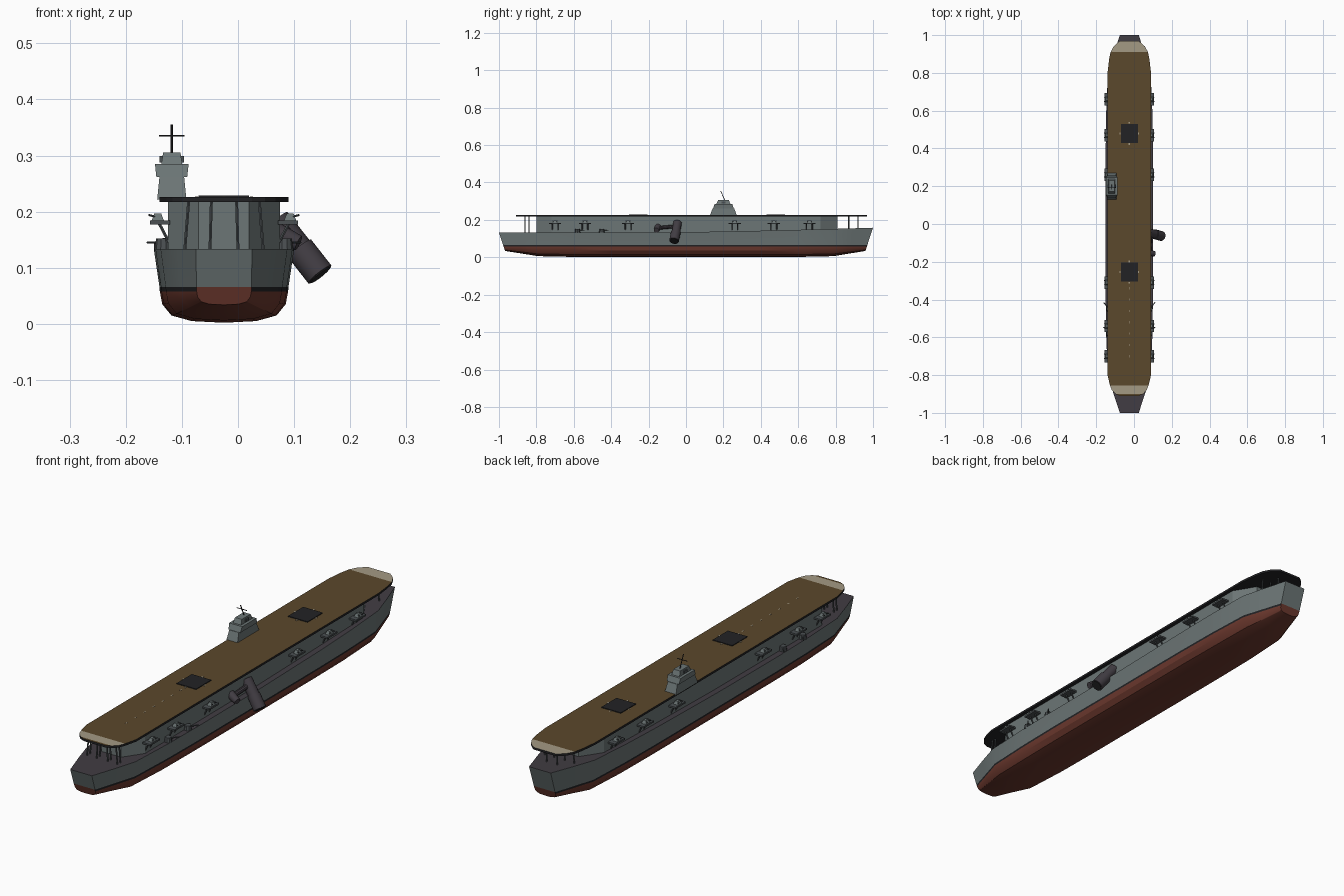
import bpy, bmesh, math
from mathutils import Vector

cube = bpy.data.objects.get("Cube")
if cube:
    bpy.data.objects.remove(cube, do_unlink=True)

CX = -0.025  # centreline of the ship


def material(name, r, g, b):
    m = bpy.data.materials.new(name)
    m.use_nodes = True
    m.diffuse_color = (r, g, b, 1)
    bsdf = next(n for n in m.node_tree.nodes if n.type == "BSDF_PRINCIPLED")
    bsdf.inputs["Base Color"].default_value = (r, g, b, 1)
    bsdf.inputs["Roughness"].default_value = 0.8
    return m


GREY = material("hull grey", 0.15, 0.18, 0.18)
RED = material("bottom red", 0.15, 0.04, 0.027)
BLACK = material("boot black", 0.016, 0.016, 0.018)
STEEL = material("deck steel", 0.053, 0.046, 0.056)
WOOD = material("deck brown", 0.105, 0.065, 0.025)
PALE = material("end marking", 0.37, 0.32, 0.23)
DARK = material("fitting grey", 0.07, 0.08, 0.085)


def finish(name, bm, mats, smooth=None):
    bmesh.ops.recalc_face_normals(bm, faces=bm.faces)
    me = bpy.data.meshes.new(name)
    bm.to_mesh(me)
    bm.free()
    for m in mats:
        me.materials.append(m)
    ob = bpy.data.objects.new(name, me)
    bpy.context.collection.objects.link(ob)
    if smooth:
        bpy.ops.object.select_all(action="DESELECT")
        ob.select_set(True)
        bpy.context.view_layer.objects.active = ob
        bpy.ops.object.shade_smooth_by_angle(angle=math.radians(smooth))
    return ob


def loft(name, rings, mats, rule=lambda s, k: 0, split_caps=False, smooth=None):
    """Skin closed rings; rule(section, segment) picks the material."""
    bm = bmesh.new()
    vs = [[bm.verts.new(p) for p in r] for r in rings]
    n = len(vs[0])
    for s in range(len(vs) - 1):
        for k in range(n):
            j = (k + 1) % n
            f = bm.faces.new((vs[s][k], vs[s][j], vs[s + 1][j], vs[s + 1][k]))
            f.material_index = rule(s, k)
    for r in (vs[0], vs[-1]):
        if not split_caps:
            bm.faces.new(r)
            continue
        for k in range(n // 2):
            corners = [r[k], r[k + 1], r[n - 2 - k], r[n - 1 - k]]
            f = bm.faces.new(list(dict.fromkeys(corners)))
            f.material_index = 0 if k == 0 else 2
    return finish(name, bm, mats, smooth)


def block(name, x, y, z0, z1, bottom, top, mat):
    """Tapered box; bottom and top are (width, length)."""
    def rect(size, z):
        a, b = size[0] / 2, size[1] / 2
        return [(x - a, y - b, z), (x + a, y - b, z), (x + a, y + b, z), (x - a, y + b, z)]
    return loft(name, [rect(bottom, z0), rect(top, z1)], [mat])


def tube(name, p, q, r, mat, sides=6, r2=None):
    p, q = Vector(p), Vector(q)
    rot = (q - p).to_track_quat("Z", "Y")
    def ring(c, rad):
        return [c + rot @ Vector((rad * math.cos(t * math.tau / sides), rad * math.sin(t * math.tau / sides), 0))
                for t in range(sides)]
    return loft(name, [ring(p, r), ring(q, r2 or r)], [mat], smooth=35 if sides > 8 else None)


# Hull
SECTION = [(0.92, 0.066), (0.915, 0.058), (0.88, 0.035), (0.75, 0.015), (0.46, 0.005), (0, 0.002)]
PLAN = [(0, 0.125), (0.4, 0.125), (0.6, 0.122), (0.8, 0.113), (0.9, 0.083), (1, 0.05)]


def sheer(y):
    return 0.133 + 0.025 * max(0, (y + 0.1) / 1.1) ** 1.3


def hull_ring(y, w):
    top = sheer(y)
    keel = 0.033 * max(0, (abs(y) - 0.77) / 0.23)
    half = [(w, top)]
    for f, z in SECTION:
        if z < 0.05:
            z = keel + z * (0.058 - keel) / 0.058
        half.append((w * (f + (0.06 if abs(y) == 1 and f > 0 else 0)), z))

    def place(x, z):
        rake = 0.33 * (top - z) * max(0, (abs(y) - 0.75) / 0.25)
        return (CX + x, y - math.copysign(rake, y), z)
    return [place(x, z) for x, z in half] + [place(-x, z) for x, z in half[-2::-1]]


stations = [(-y, w) for y, w in PLAN[:0:-1]] + PLAN
last = 2 * len(SECTION)


def hull_colour(s, k):
    if k == last:
        return 3
    return min(k, last - 1 - k, 2)


loft("hull", [hull_ring(y, w) for y, w in stations], [GREY, BLACK, RED, STEEL],
     hull_colour, split_caps=True, smooth=28)


def slab(name, plan, z0, z1, mats, rule=lambda s, k: 0):
    """Long deck shape from (y, half width) stations; segment 1 is the top."""
    rings = [[(CX + w, y, z0), (CX + w, y, z1), (CX - w, y, z1), (CX - w, y, z0)] for y, w in plan]
    return loft(name, rings, mats, rule)


# Hangar and flight deck
slab("hangar", [(-0.8, 0.045), (-0.72, 0.1), (0.72, 0.1), (0.81, 0.045)], 0.125, 0.218, [GREY])
DECK = [(-0.91, 0.05), (-0.9, 0.073), (-0.88, 0.092), (-0.855, 0.102), (-0.8, 0.115), (0.8, 0.115),
        (0.87, 0.107), (0.91, 0.099), (0.94, 0.083), (0.96, 0.062), (0.968, 0.05)]


def deck_colour(s, k):
    if k != 1:
        return 0
    y = (DECK[s][0] + DECK[s + 1][0]) / 2
    return 2 if -0.9 < y < -0.855 or y > 0.91 else 1


slab("flight_deck", DECK, 0.217, 0.226, [BLACK, WOOD, PALE], deck_colour)

# Lifts with corner ticks, and centreline marks
for y in (0.48, -0.255):
    block("aircraft_lift", CX, y, 0.225, 0.229, (0.09, 0.1), (0.09, 0.1), BLACK)
    for a in (-1, 1):
        block("lift_tick", CX, y + a * 0.056, 0.225, 0.227, (0.006, 0.01), (0.006, 0.01), PALE)
        block("lift_tick", CX + a * 0.049, y, 0.225, 0.227, (0.006, 0.01), (0.006, 0.01), PALE)
for i in range(7):
    y = -0.7 + 0.06 * i
    block("centre_mark", CX, y, 0.225, 0.2268, (0.004, 0.012), (0.004, 0.012), PALE)

# Posts under the deck ends
for y in (-0.86, -0.84, 0.87, 0.92):
    for x in (-0.07, -0.025, 0.025, 0.07):
        if abs(y) < 0.9 or abs(x) < 0.05:
            tube("deck_post", (CX + x, y, 0.13), (CX + x * 0.9, y, 0.218), 0.003, DARK)

# Gun sponsons, mirrored on both sides
for side in (-1, 1):
    def at(x, y, z):
        return (CX + side * x, y, z)
    for y in (-0.7, -0.54, -0.31, 0.26, 0.47, 0.66):
        block("sponson", CX + side * 0.114, y, 0.177, 0.184, (0.036, 0.066), (0.036, 0.066), DARK)
        block("gun_mount", CX + side * 0.118, y, 0.184, 0.197, (0.022, 0.026), (0.012, 0.014), GREY)
        for dy in (-0.006, 0.006):
            tube("gun_barrel", at(0.118, y + dy, 0.19), at(0.134, y + dy * 2, 0.194), 0.002, DARK)
        for dy in (-0.015, 0.015):
            tube("sponson_strut", at(0.095, y + dy, 0.14), at(0.115, y + dy, 0.178), 0.003, DARK)
    # Low side guns
    for y in (-0.58, -0.45):
        tube("side_gun_house", at(0.108, y, 0.13), at(0.108, y, 0.152), 0.016, DARK, 10, 0.013)
        tube("side_gun_barrel", at(0.108, y, 0.145), at(0.136, y + 0.035, 0.145), 0.0025, DARK)

# Island
IX, IY = -0.118, 0.2
block("island_base", IX, IY, 0.222, 0.262, (0.052, 0.145), (0.044, 0.115), GREY)
block("island_bridge", IX, IY, 0.262, 0.285, (0.055, 0.11), (0.06, 0.094), GREY)
block("island_top", IX, IY, 0.285, 0.305, (0.037, 0.075), (0.031, 0.058), GREY)
for a in (-1, 1):
    block("lookout", IX + a * 0.018, IY, 0.288, 0.299, (0.008, 0.02), (0.008, 0.02), DARK)
tube("mast", (IX, 0.21, 0.3), (IX, 0.185, 0.355), 0.002, BLACK)
tube("mast_yard", (IX - 0.023, 0.194, 0.335), (IX + 0.023, 0.194, 0.335), 0.0015, BLACK)

# Down-turned funnel with trunking
tube("funnel_upper", (0.07, -0.045, 0.185), (0.115, -0.055, 0.128), 0.023, STEEL, 14)
tube("funnel_lower", (0.11, -0.054, 0.134), (0.146, -0.064, 0.088), 0.026, STEEL, 14)
tube("funnel_mouth", (0.142, -0.063, 0.093), (0.147, -0.0643, 0.0867), 0.022, BLACK, 14)
tube("small_funnel", (0.07, -0.15, 0.162), (0.108, -0.158, 0.144), 0.018, STEEL, 12, 0.014)
tube("funnel_trunk", (0.082, -0.15, 0.157), (0.086, -0.05, 0.166), 0.01, STEEL, 10)
